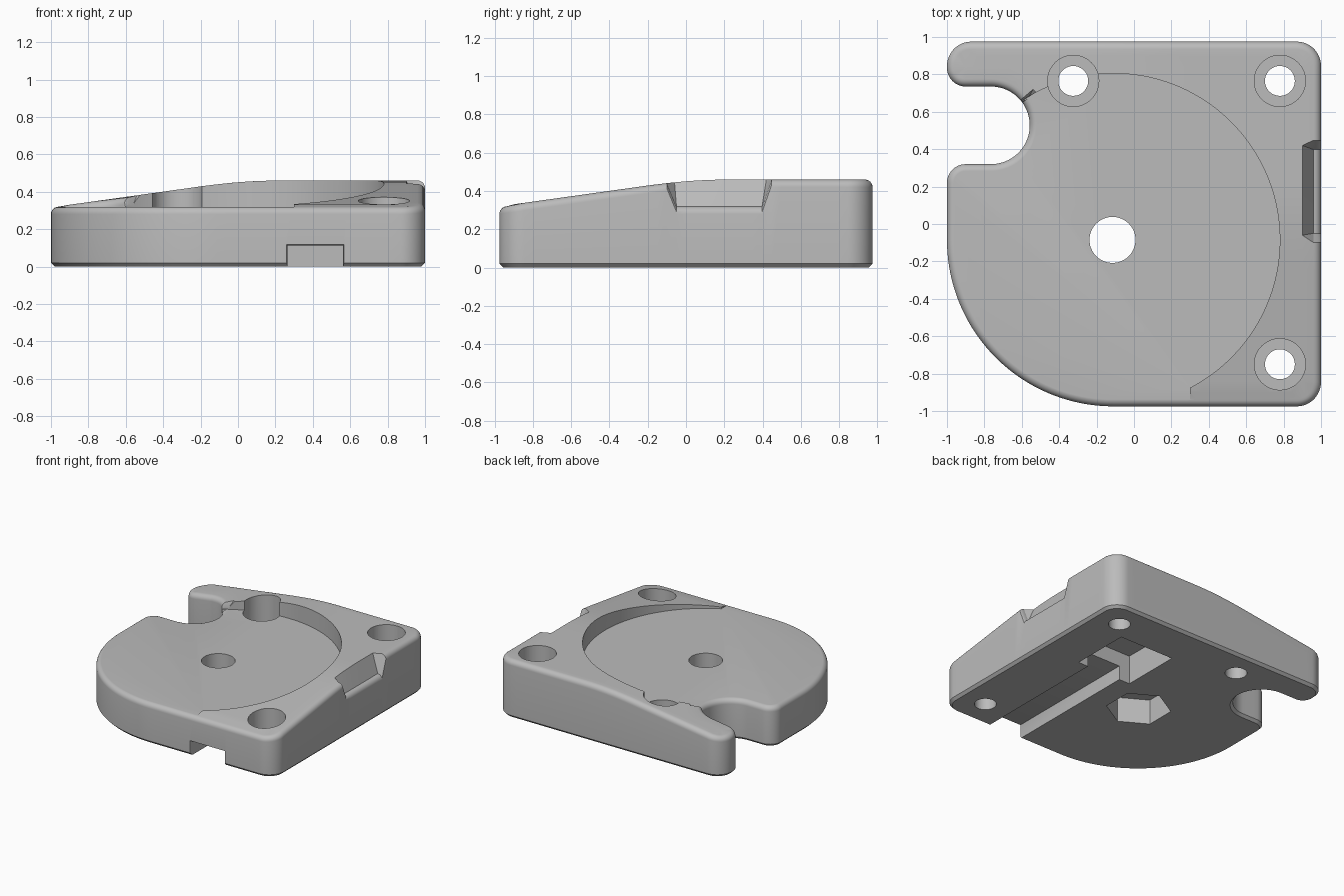
import bpy, bmesh, math
from mathutils import Vector
from mathutils.geometry import delaunay_2d_cdt

cube = bpy.data.objects.get("Cube")
if cube:
    bpy.data.objects.remove(cube, do_unlink=True)

FLOOR = 0.32          # height of the round recess
CX, CY, R = -0.11, -0.085, 0.89
FILLET, CHAMFER = 0.04, 0.02


def arc(cx, cy, r, a0, a1, n):
    return [Vector((cx + r * math.cos(math.radians(a0 + (a1 - a0) * i / n)),
                    cy + r * math.sin(math.radians(a0 + (a1 - a0) * i / n))))
            for i in range(n + 1)]


def ramp(t):
    """Sloping height that blends into a level plateau."""
    if t > 0.23:
        return 0.46
    if t > -0.17:
        return 0.46 - 0.14 * (0.23 - t) ** 2 / 0.8
    return FLOOR + 0.14 * (t + 0.975)


def top_height(p):
    return max(FLOOR, min(ramp(p.x), ramp(p.y)))


def in_recess(p):
    if p.y < CY:
        return p.x < 0.3 or (p - Vector((CX, CY))).length < R
    return p.y < 0.4 or (p - Vector((CX, CY))).length < R


def new_object(name, bm):
    bmesh.ops.recalc_face_normals(bm, faces=bm.faces[:])
    mesh = bpy.data.meshes.new(name)
    bm.to_mesh(mesh)
    bm.free()
    obj = bpy.data.objects.new(name, mesh)
    bpy.context.collection.objects.link(obj)
    return obj


def bridge(bm, rings):
    for a, b in zip(rings, rings[1:]):
        for i in range(len(a)):
            j = (i + 1) % len(a)
            bm.faces.new((a[i], a[j], b[j], b[i]))


def loft(name, loops):
    """Closed solid through several matching loops of 3D points."""
    bm = bmesh.new()
    rings = [[bm.verts.new(p) for p in loop] for loop in loops]
    bridge(bm, rings)
    bm.faces.new(rings[0][::-1])
    bm.faces.new(rings[-1])
    return new_object(name, bm)


def prism(name, pts, z0, z1):
    return loft(name, [[(p[0], p[1], z) for p in pts] for z in (z0, z1)])


def rect(x0, x1, y0, y1):
    return [(x0, y0), (x1, y0), (x1, y1), (x0, y1)]


# Plate outline: big round corner, three small corners, slot notch on one side
corners = (arc(CX, CY, R, 180, 270, 40)
           + arc(0.87, -0.845, 0.13, -90, 0, 12)
           + arc(0.87, 0.845, 0.13, 0, 90, 12)
           + arc(-0.87, 0.845, 0.13, 90, 180, 12)
           + arc(-0.9, 0.835, 0.1, 180, 270, 10)
           + arc(-0.765, 0.5275, 0.2075, 90, -90, 40)
           + arc(-0.9, 0.22, 0.1, 90, 180, 10))
outline = []
for i, p in enumerate(corners):
    q = corners[(i + 1) % len(corners)]
    n = max(1, math.ceil((q - p).length / 0.05))
    outline += [p.lerp(q, k / n) for k in range(n)]
count = len(outline)
normals = []
for i in range(count):
    t = (outline[(i + 1) % count] - outline[i - 1]).normalized()
    normals.append(Vector((t.y, -t.x)))
rim = [FLOOR if in_recess(p) else top_height(p) for p in outline]

# Main body: chamfered foot, straight wall, rounded rim, sloping top
bm = bmesh.new()


def ring(inset, heights):
    return [bm.verts.new((p - n * inset).to_3d() + Vector((0, 0, h)))
            for p, n, h in zip(outline, normals, heights)]


rings = [ring(CHAMFER, [0] * count), ring(0, [CHAMFER] * count)]
for k in range(7):
    a = math.radians(15 * k)
    rings.append(ring(FILLET * (1 - math.cos(a)),
                      [h - FILLET * (1 - math.sin(a)) for h in rim]))
bridge(bm, rings)
bm.faces.new(rings[0][::-1])

edge_pts = [v.co.to_2d() for v in rings[-1]]
grid = [Vector((x * 0.06, y * 0.06)) for x in range(-16, 17) for y in range(-16, 17)]
grid = [g for g in grid if min((g - e).length for e in edge_pts) > 0.035]
loop_edges = [(i, (i + 1) % count) for i in range(count)]
verts, _, tris, origin, _, _ = delaunay_2d_cdt(edge_pts + grid, loop_edges, [], 1, 1e-6)
used = {i for tri in tris for i in tri}
cap = {}
for i in used:
    src = min(origin[i])
    if src < count:
        cap[i] = rings[-1][src]
    else:
        p = verts[i]
        cap[i] = bm.verts.new((p.x, p.y, top_height(p)))
for tri in tris:
    bm.faces.new([cap[i] for i in tri])
body = new_object("mounting_plate", bm)

# Cutters
cutters = []
recess = arc(CX, CY, R, -62.6, 148, 90)
recess += [Vector(p) for p in ((-1.2, recess[-1].y), (-1.2, -1.2), (recess[0].x, -1.2))]
cutters.append(prism("recess_cutter", recess, FLOOR - 0.0005, 0.7))

for i, (x, y) in enumerate(((-0.325, 0.765), (0.78, 0.765), (0.78, -0.75))):
    cutters.append(prism(f"screw_hole_cutter_{i}", arc(x, y, 0.08, 0, 350, 35), -0.1, 0.7))
    cutters.append(prism(f"screw_head_cutter_{i}", arc(x, y, 0.137, 0, 352.5, 47), 0.15, 0.7))

cutters.append(prism("centre_hole_cutter", arc(-0.115, -0.085, 0.123, 0, 352.5, 47), -0.1, 0.7))
cutters.append(prism("nut_pocket_cutter", arc(-0.115, -0.085, 0.237, 30, 330, 5), -0.1, 0.2))

# Cable channel with a flared mouth, leading to a square pocket underneath
cutters.append(prism("square_pocket_cutter", rect(0.17, 0.65, 0.15, 0.63), -0.1, 0.23))
channel = []
for y, grow in ((-1.0, 0.03), (-0.96, 0.0), (0.3, 0.0)):
    g = grow * 0.5
    channel.append([(x, y, z) for x, z in rect(0.265 - g, 0.562 + g, -0.1, 0.113 + g)])
cutters.append(loft("channel_cutter", channel))

bpy.context.view_layer.objects.active = body
for cutter in cutters:
    cutter.hide_render = True
    mod = body.modifiers.new(cutter.name, "BOOLEAN")
    mod.operation = "DIFFERENCE"
    mod.solver = "EXACT"
    mod.object = cutter
    bpy.ops.object.modifier_apply(modifier=mod.name)
    bpy.data.objects.remove(cutter, do_unlink=True)

# Material and shading
grey = bpy.data.materials.new("plain grey")
grey.use_nodes = True
colour = (0.5, 0.5, 0.5, 1)
grey.diffuse_color = colour
grey.node_tree.nodes["Principled BSDF"].inputs["Base Color"].default_value = colour
body.data.materials.clear()
body.data.materials.append(grey)
for poly in body.data.polygons:
    poly.material_index = 0

bpy.ops.object.select_all(action="DESELECT")
body.select_set(True)
bpy.ops.object.shade_smooth_by_angle(angle=math.radians(28))
